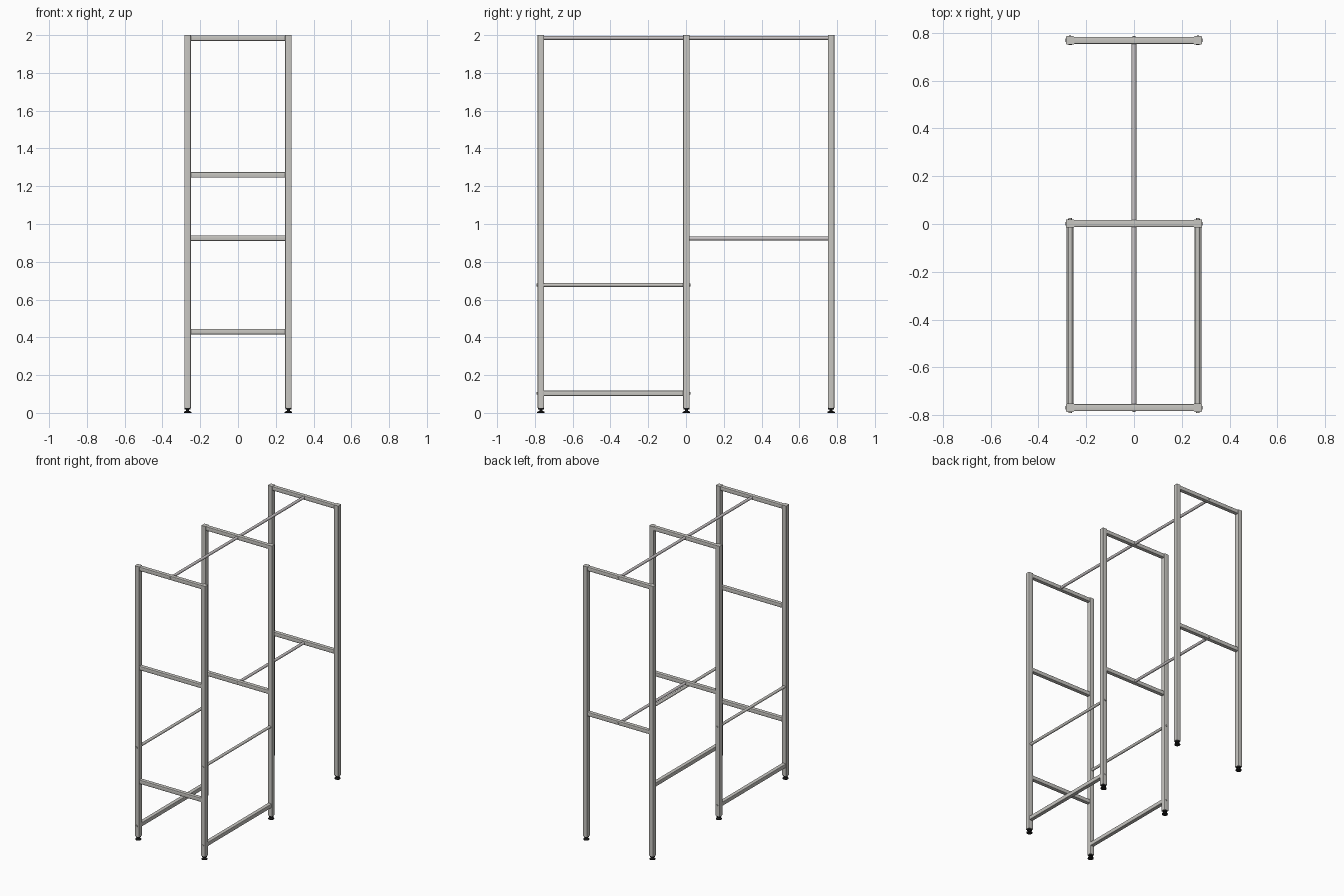
import bpy, bmesh, math
from mathutils import Matrix, Vector

if "Cube" in bpy.data.objects:
    bpy.data.objects.remove(bpy.data.objects["Cube"])


def material(name, rgb):
    m = bpy.data.materials.new(name)
    m.diffuse_color = (*rgb, 1)
    m.use_nodes = True
    m.node_tree.nodes["Principled BSDF"].inputs["Base Color"].default_value = m.diffuse_color
    return m


STEEL = material("light grey steel", (0.58, 0.57, 0.54))
ROD = material("rod grey", (0.58, 0.55, 0.56))
BLACK = material("black rubber", (0.012, 0.012, 0.012))


def finish(bm, name, mat, smooth=False):
    me = bpy.data.meshes.new(name)
    bm.to_mesh(me)
    bm.free()
    me.materials.append(mat)
    ob = bpy.data.objects.new(name, me)
    bpy.context.collection.objects.link(ob)
    if smooth:
        bpy.context.view_layer.objects.active = ob
        ob.select_set(True)
        bpy.ops.object.shade_smooth_by_angle(angle=math.radians(40))
        ob.select_set(False)
    return ob


def tube(name, centre, size, axis, bevel=0.004):
    """Square tube with rounded long edges; axis is its long direction."""
    bm = bmesh.new()
    bmesh.ops.create_cube(bm, size=1, matrix=Matrix.Translation(centre) @ Matrix.Diagonal((*size, 1)))
    long_edges = [e for e in bm.edges
                  if abs((e.verts[0].co - e.verts[1].co)[axis]) > size[axis] * 0.9]
    bmesh.ops.bevel(bm, geom=long_edges, offset=bevel, segments=3, affect='EDGES', profile=0.5)
    return finish(bm, name, STEEL, True)


def rod(name, x, z, y0, y1, r, mat, sides=24):
    """Round bar running front to back."""
    bm = bmesh.new()
    m = Matrix.Translation((x, (y0 + y1) / 2, z)) @ Matrix.Rotation(math.pi / 2, 4, 'X')
    bmesh.ops.create_cone(bm, cap_ends=True, segments=sides, radius1=r, radius2=r,
                          depth=abs(y1 - y0), matrix=m)
    return finish(bm, name, mat, True)


def foot(name, x, y):
    """Levelling foot turned from a profile."""
    bm = bmesh.new()
    profile = [(0, 0), (0.020, 0), (0.020, 0.005), (0.008, 0.011), (0.008, 0.017),
               (0.016, 0.018), (0.016, 0.027), (0, 0.027)]
    vs = [bm.verts.new((r, 0, z)) for r, z in profile]
    es = [bm.edges.new(p) for p in zip(vs, vs[1:])]
    bmesh.ops.spin(bm, geom=vs + es, cent=(0, 0, 0), axis=(0, 0, 1), angle=2 * math.pi, steps=20)
    bmesh.ops.remove_doubles(bm, verts=bm.verts, dist=1e-5)
    bmesh.ops.recalc_face_normals(bm, faces=bm.faces)
    bmesh.ops.translate(bm, verts=bm.verts, vec=Vector((x, y, 0)))
    return finish(bm, name, BLACK, True)


PX = 0.267          # post centre in x
W = 0.035           # post width
BAR = 0.029         # cross bar thickness
Y = {"front": -0.768, "middle": 0.002, "back": 0.768}
BARS = {"front": (1.26, 0.43), "middle": (0.925,), "back": (0.925,)}

# Three upright frames: posts, feet and cross bars
for pos, y in Y.items():
    for side, x in (("left", -PX), ("right", PX)):
        tube(f"{pos}_{side}_post", (x, y, (0.027 + 2.0) / 2), (W, W, 1.973), 2)
        foot(f"{pos}_{side}_foot", x, y)
    for i, z in enumerate((1.984,) + BARS[pos]):
        tube(f"{pos}_cross_bar_{i}", (0, y, z), (2 * PX - W, BAR, BAR), 0)

# Side rails and bolts between the front and middle frames
h = W / 2
yf, ym, yb = Y.values()
for side, x in (("left", -PX), ("right", PX)):
    tube(f"{side}_low_rail", (x, (yf + ym) / 2, 0.104), (BAR, ym - yf - W, BAR), 1)
    rod(f"{side}_side_rod", x, 0.677, yf + h, ym - h, 0.010, STEEL)
    for z in (0.104, 0.677):
        rod(f"{side}_front_bolt", x, z, yf - h - 0.005, yf - h, 0.007, STEEL, 12)
        rod(f"{side}_middle_bolt", x, z, ym + h, ym + h + 0.005, 0.007, STEEL, 12)

# Central hanging rods
b = BAR / 2
rod("front_top_rod", 0, 1.985, yf + b, ym - b, 0.010, ROD)
rod("back_top_rod", 0, 1.985, ym + b, yb - b, 0.010, ROD)
rod("back_middle_rod", 0, 0.923, ym + b, yb - b, 0.010, ROD)

# Small bolt heads holding the hanging rods
for name, y, z in (("front_top", yf - b, 1.985), ("middle_front", ym - b, 0.923)):
    rod(f"{name}_bolt", 0, z, y - 0.003, y, 0.006, STEEL, 12)
for name, z in (("back_top", 1.985), ("back_middle", 0.923)):
    rod(f"{name}_bolt", 0, z, yb + b, yb + b + 0.003, 0.006, STEEL, 12)
